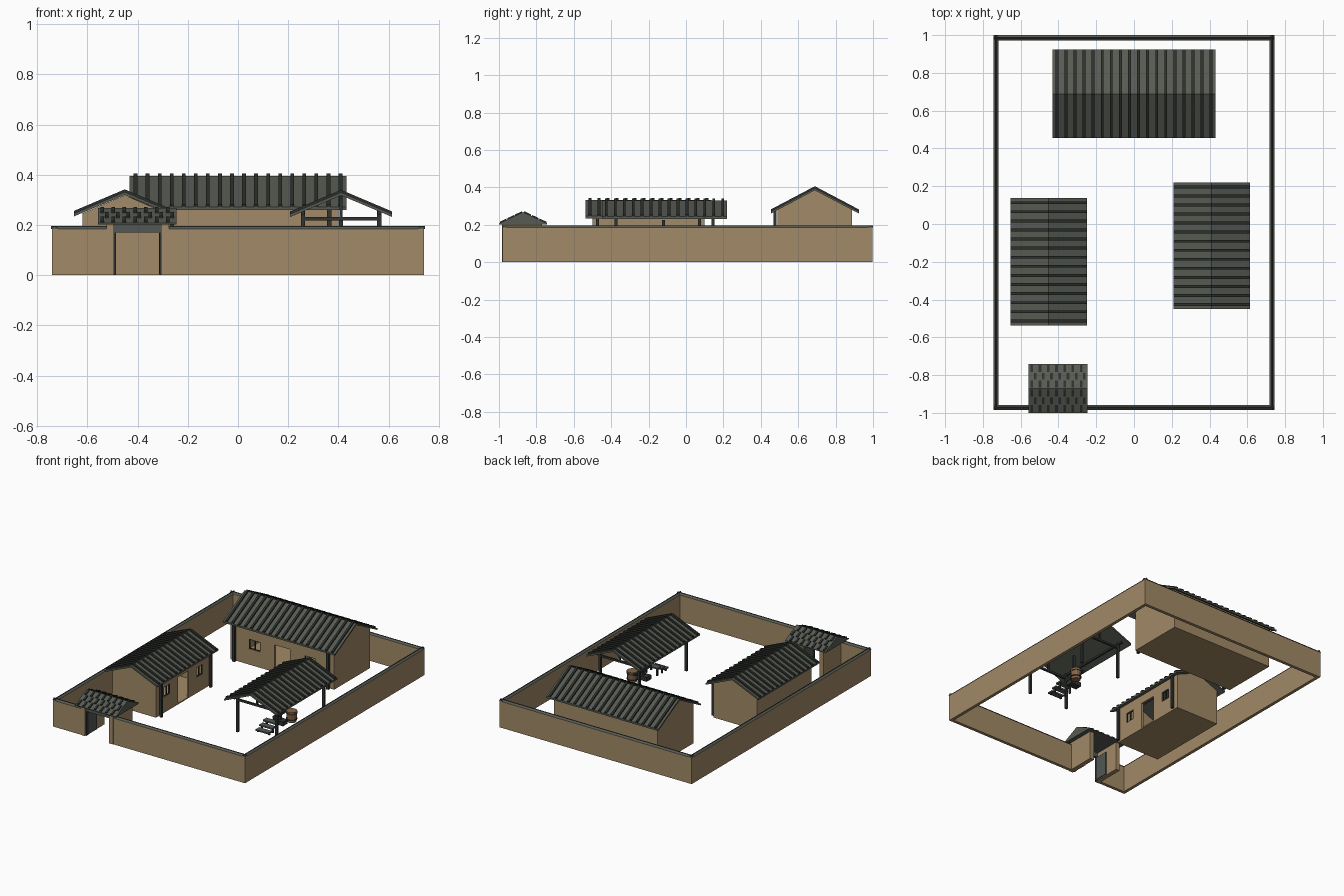
import bpy, bmesh, math
from mathutils import Matrix

if "Cube" in bpy.data.objects:
    bpy.data.objects.remove(bpy.data.objects["Cube"])


def material(name, color):
    m = bpy.data.materials.new(name)
    m.diffuse_color = (*color, 1)
    m.use_nodes = True
    m.node_tree.nodes["Principled BSDF"].inputs["Base Color"].default_value = m.diffuse_color
    return m


EARTH = material("earth wall", (0.36, 0.255, 0.135))
TILE = material("roof tile", (0.095, 0.104, 0.085))
DARK = material("dark rib tile", (0.026, 0.030, 0.026))
WOOD = material("dark timber", (0.030, 0.034, 0.032))
GREY = material("grey door", (0.085, 0.098, 0.092))
CLAY = material("brown clay", (0.24, 0.13, 0.06))


def prism(bm, pts, x0, x1):
    """Extrude a (y, z) outline along x."""
    a = [bm.verts.new((x0, y, z)) for y, z in pts]
    b = [bm.verts.new((x1, y, z)) for y, z in pts]
    bm.faces.new(a)
    bm.faces.new(b[::-1])
    n = len(pts)
    for i in range(n):
        j = (i + 1) % n
        bm.faces.new((a[j], a[i], b[i], b[j]))


def box(bm, x0, x1, y0, y1, z0, z1):
    prism(bm, [(y0, z0), (y1, z0), (y1, z1), (y0, z1)], x0, x1)


def finish(bm, name, mat, M=Matrix()):
    bmesh.ops.recalc_face_normals(bm, faces=bm.faces)
    me = bpy.data.meshes.new(name)
    bm.to_mesh(me)
    bm.free()
    ob = bpy.data.objects.new(name, me)
    ob.matrix_world = M
    me.materials.append(mat)
    bpy.context.collection.objects.link(ob)
    return ob


def boxes(name, mat, items, M=Matrix()):
    bm = bmesh.new()
    for it in items:
        box(bm, *it)
    return finish(bm, name, mat, M)


def place(x, y, turned):
    return Matrix.Translation((x, y, 0)) @ Matrix.Rotation(math.pi / 2 if turned else 0, 4, 'Z')


def ribbed_roof(name, M, half_len, half_depth, ridge, eave, ribs, t=0.012):
    # two sloping slabs, ridge along local x
    bm = bmesh.new()
    d = half_depth
    prism(bm, [(-d, eave), (0, ridge), (d, eave), (d, eave - t), (0, ridge - t), (-d, eave - t)],
          -half_len, half_len)
    finish(bm, name + "_roof", TILE, M)
    # raised ribs running from ridge to eave
    bm = bmesh.new()
    h, w = 0.010, 0.0075
    step = 2 * half_len / ribs
    for i in range(ribs):
        x = -half_len + (i + 0.5) * step
        for s in (-1, 1):
            prism(bm, [(s * d, eave - 0.004), (0, ridge - 0.004), (0, ridge + h), (s * d, eave + h)],
                  x - w, x + w)
    finish(bm, name + "_roof_ribs", DARK, M)


def house(name, M, hl, hd, ridge, slope, window, wins):
    """Hollow house with an open door and windows in the local -y wall."""
    t = 0.014
    top = ridge - slope * hd
    # side gables, back wall and floor
    bm = bmesh.new()
    gable = [(-hd, 0), (hd, 0), (hd, top), (0, ridge), (-hd, top)]
    prism(bm, gable, -hl, -hl + t)
    prism(bm, gable, hl - t, hl)
    box(bm, -hl + t, hl - t, hd - t, hd, 0, top)
    box(bm, -hl + t, hl - t, -hd, hd - t, 0, 0.008)
    # front wall pieces around the openings
    holes = [(-0.06, 0.06, 0.008, 0.19)]
    for c in wins:
        holes.append((c - window, c + window, 0.11, 0.18))
    x = -hl + t
    y0, y1 = -hd, -hd + t
    for a, b, z0, z1 in sorted(holes):
        box(bm, x, a, y0, y1, 0.008, top)
        box(bm, a, b, y0, y1, z1, top)
        if z0 > 0.02:
            box(bm, a, b, y0, y1, 0.008, z0)
        x = b
    box(bm, x, hl - t, y0, y1, 0.008, top)
    finish(bm, name + "_walls", EARTH, M)
    # window frames and mullions
    bars = []
    for c in wins:
        for x in (c - window + 0.003, c, c + window - 0.003):
            bars.append((x - 0.003, x + 0.003, y0 + 0.002, y0 + 0.010, 0.11, 0.18))
        for z in (0.113, 0.177):
            bars.append((c - window, c + window, y0 + 0.003, y0 + 0.009, z - 0.003, z + 0.003))
    boxes(name + "_window_frames", WOOD, bars, M)


# North house
M = place(0, 0.689, False)
house("north_house", M, 0.4, 0.199, 0.385, 0.53, 0.045, (-0.215, 0.215))
ribbed_roof("north_house", M, 0.4325, 0.235, 0.396, 0.272, 18)
boxes("north_house_posts", WOOD,
      [(s * 0.363 - 0.009, s * 0.363 + 0.009, -0.222, -0.205, 0, 0.275) for s in (-1, 1)], M)

# West house, door toward +x
M = place(-0.4515, -0.2, True)
house("west_house", M, 0.3, 0.168, 0.319, 0.43, 0.035, (-0.18, 0.18))
ribbed_roof("west_house", M, 0.337, 0.203, 0.332, 0.246, 14)
boxes("west_house_posts", WOOD,
      [(s * 0.273 - 0.008, s * 0.273 + 0.008, -0.197, -0.181, 0, 0.245) for s in (-1, 1)], M)

# East shelter: open roof on four posts with trusses
M = place(0.411, -0.115, True)
ribbed_roof("shelter", M, 0.335, 0.203, 0.330, 0.244, 14)
frame = []
for x in (-0.26, 0.26):
    for y in (-0.152, 0.152):
        frame.append((x - 0.008, x + 0.008, y - 0.008, y + 0.008, 0, 0.258))
    frame.append((x - 0.006, x + 0.006, -0.152, 0.152, 0.218, 0.232))
    frame.append((x - 0.006, x + 0.006, -0.006, 0.006, 0.232, 0.318))
for y, z in ((-0.152, 0.252), (0, 0.314), (0.152, 0.252)):
    frame.append((-0.3, 0.3, y - 0.006, y + 0.006, z - 0.010, z + 0.002))
boxes("shelter_frame", WOOD, frame, M)

# Work things under the shelter
boxes("stepped_bench", GREY, [
    (0.36, 0.46, -0.32, -0.28, 0.012, 0.022), (0.36, 0.46, -0.28, -0.24, 0.030, 0.040),
    (0.36, 0.46, -0.24, -0.20, 0.048, 0.058)])
boxes("bench_legs", WOOD, [(x - 0.005, x + 0.005, y - 0.006, y + 0.006, 0, z)
                           for x in (0.368, 0.452)
                           for y, z in ((-0.30, 0.014), (-0.26, 0.032), (-0.21, 0.05))])
boxes("work_post", WOOD, [(0.402, 0.418, -0.128, -0.112, 0, 0.225),
                          (0.37, 0.45, -0.145, -0.095, 0.0, 0.03),
                          (0.40, 0.42, -0.19, -0.02, 0.06, 0.075)])
bm = bmesh.new()
bmesh.ops.create_cone(bm, cap_ends=True, segments=12, radius1=0.03, radius2=0.036, depth=0.075,
                      matrix=Matrix.Translation((0.45, -0.05, 0.0375)))
finish(bm, "clay_tub", CLAY)
bm = bmesh.new()
for z in (0.02, 0.06):
    bmesh.ops.create_cone(bm, cap_ends=True, segments=12, radius1=0.037, radius2=0.037, depth=0.006,
                          matrix=Matrix.Translation((0.45, -0.05, z)))
finish(bm, "tub_hoops", WOOD)

# Courtyard wall, open at the gate
X, Y0, Y1, T, H = 0.742, -0.982, 0.997, 0.022, 0.187
runs_x = [(-X, -0.525, Y0), (-0.275, X, Y0), (-X, X, Y1 - T)]
boxes("courtyard_wall", EARTH,
      [(a, b, y, y + T, 0, H) for a, b, y in runs_x] +
      [(x, x + T, Y0 + T, Y1 - T, 0, H) for x in (-X, X - T)])


# Tiled coping on the wall, with a small ridge roll
def coping(bm, half, z0, z1):
    tri = [(-half, z0), (half, z0), (half * 0.3, z1), (-half * 0.3, z1)]
    for a, b, y in runs_x:
        prism(bm, [(y + T / 2 + p, z) for p, z in tri], a - 0.003 * (a == -X), b + 0.003 * (b == X))
    n = len(bm.verts)
    for x in (-X + T / 2, X - T / 2):
        prism(bm, [(p, z) for p, z in tri], Y0 - 0.003, Y1 + 0.003)
        bm.verts.ensure_lookup_table()
        bmesh.ops.transform(bm, verts=bm.verts[n:],
                            matrix=Matrix.Translation((x, 0, 0)) @ Matrix.Rotation(math.pi / 2, 4, 'Z'))
        n = len(bm.verts)


bm = bmesh.new()
coping(bm, 0.014, 0.185, 0.193)
finish(bm, "wall_coping", TILE)
bm = bmesh.new()
coping(bm, 0.006, 0.190, 0.197)
finish(bm, "wall_coping_ridge", DARK)

# Gate: side walls, lintels, open door leaves
boxes("gate_side_walls", EARTH, [(-0.525, -0.494, -0.985, -0.77, 0, 0.207),
                                 (-0.306, -0.275, -0.985, -0.77, 0, 0.207)])
boxes("gate_lintel", GREY, [(-0.494, -0.306, -0.975, -0.955, 0.17, 0.207)])
boxes("gate_jambs", WOOD, [(-0.494, -0.487, -0.975, -0.955, 0, 0.17),
                           (-0.313, -0.306, -0.975, -0.955, 0, 0.17)])
boxes("gate_doors", GREY, [(-0.492, -0.486, -0.955, -0.865, 0.004, 0.168),
                           (-0.314, -0.308, -0.955, -0.865, 0.004, 0.168)])

# Gate roof with staggered tiles
M = place(-0.402, -0.871, False)
D, E, R = 0.129, 0.207, 0.268
bm = bmesh.new()
prism(bm, [(-D, E - 0.005), (D, E - 0.005), (D, E), (0, R), (-D, E)], -0.157, 0.157)
finish(bm, "gate_roof", TILE, M)
bm = bmesh.new()
for s in (-1, 1):
    for row in range(3):
        y0, y1 = 0.006 + row * 0.041, 0.006 + row * 0.041 + 0.036
        z0, z1 = R - (R - E) * y0 / D, R - (R - E) * y1 / D
        for i in range(7):
            x = -0.139 + i * 0.0435 + (0.0175 if row % 2 else 0)
            prism(bm, [(s * y0, z0 - 0.002), (s * y1, z1 - 0.002), (s * y1, z1 + 0.007),
                       (s * y0, z0 + 0.007)], x - 0.007, x + 0.007)
finish(bm, "gate_roof_tiles", DARK, M)
